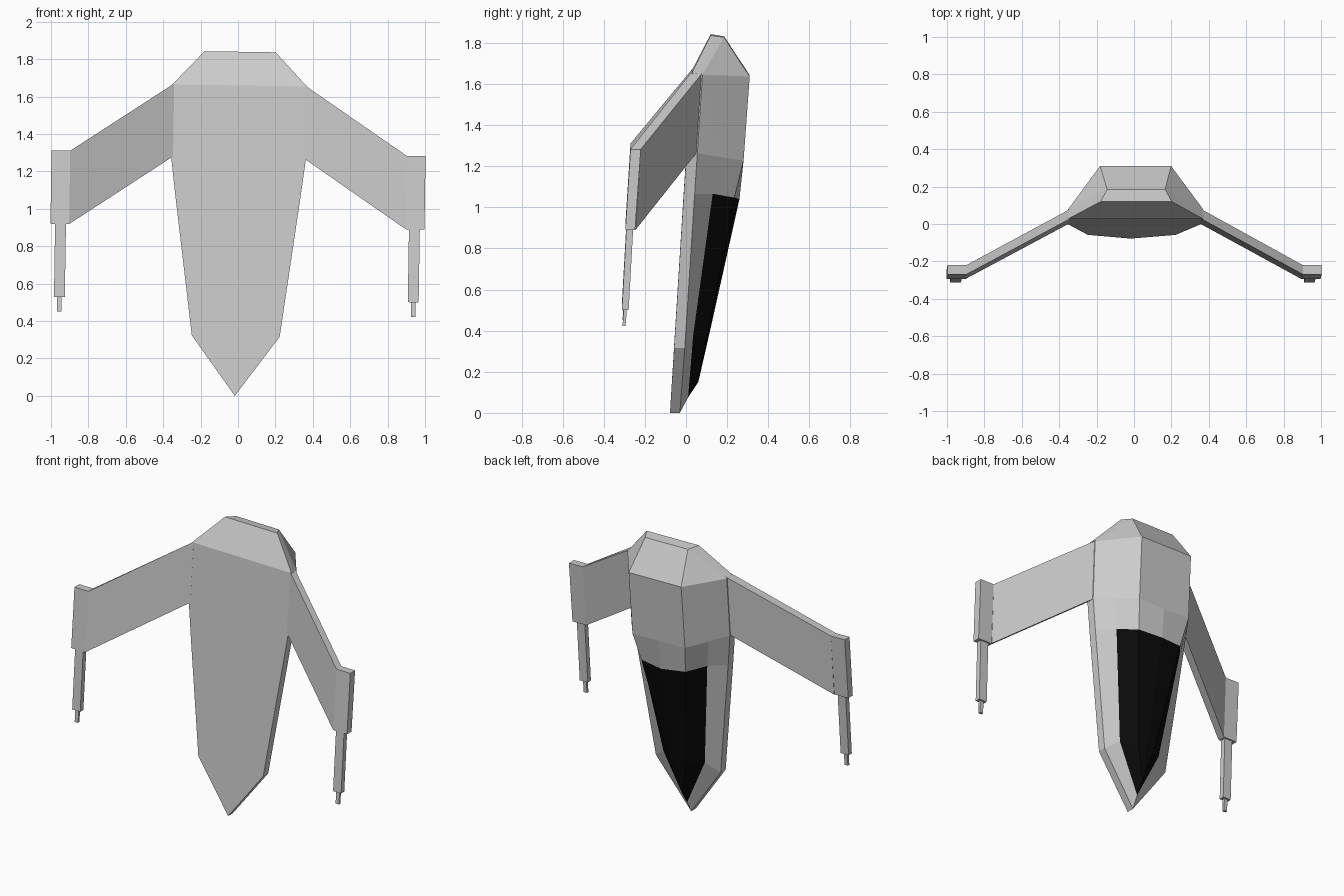
import bpy, bmesh
from mathutils import Matrix

if "Cube" in bpy.data.objects:
    bpy.data.objects.remove(bpy.data.objects["Cube"])

# The whole craft leans very slightly sideways
LEAN = Matrix.Translation((-0.017, 0, 0)) @ Matrix.Rotation(0.0155, 4, 'Y')

black = bpy.data.materials.new("canopy_black")
black.diffuse_color = (0.003, 0.003, 0.003, 1)
black.use_nodes = True
black.node_tree.nodes["Principled BSDF"].inputs["Base Color"].default_value = black.diffuse_color
grey = bpy.data.materials.new("hull_grey")
grey.diffuse_color = (0.8, 0.8, 0.8, 1)
grey.use_nodes = True
grey.node_tree.nodes["Principled BSDF"].inputs["Base Color"].default_value = grey.diffuse_color


def finish(bm, name):
    bmesh.ops.remove_doubles(bm, verts=bm.verts, dist=0.0005)
    bmesh.ops.recalc_face_normals(bm, faces=bm.faces)
    bm.transform(LEAN)
    mesh = bpy.data.meshes.new(name)
    bm.to_mesh(mesh)
    bm.free()
    obj = bpy.data.objects.new(name, mesh)
    bpy.context.collection.objects.link(obj)
    return obj


def add_face(bm, points, side, mat=0):
    unique = []
    for p in points:
        if p not in unique:
            unique.append(p)
    if len(unique) > 2:
        f = bm.faces.new([bm.verts.new((side * x, y, z)) for x, y, z in unique])
        f.material_index = mat


def loft(name, rings, side):
    """Closed four-sided loft with both ends capped."""
    bm = bmesh.new()
    for a, b in zip(rings, rings[1:]):
        for i in range(4):
            j = (i + 1) % 4
            add_face(bm, [a[i], a[j], b[j], b[i]], side)
    add_face(bm, rings[0], side)
    add_face(bm, rings[-1], side)
    return finish(bm, name)


def box_ring(x0, x1, y0, y1, z):
    return [(x0, y0, z), (x1, y0, z), (x1, y1, z), (x0, y1, z)]


# Hull half-sections: belly edge, rim, side, spine corner, spine centre
sections = [
    [(.19, .12, 1.84), (.155, .185, 1.83), (.155, .185, 1.83), (.155, .185, 1.83), (0, .185, 1.83)],
    [(.36, .028, 1.66), (.36, .08, 1.65), (.36, .08, 1.65), (.19, .31, 1.64), (0, .31, 1.64)],
    [(.36, .002, 1.27), (.36, .055, 1.27), (.28, .162, 1.25), (.19, .28, 1.23), (0, .28, 1.23)],
    [(.335, -.011, 1.07), (.335, .042, 1.07), (.245, .13, 1.07), (.16, .235, 1.05), (0, .26, 1.04)],
    [(.235, -.058, .32), (.235, -.006, .32), (.15, .035, .38), (.06, .10, .36), (0, .108, .36)],
    [(0, -.078, 0), (0, -.03, 0), (0, .01, .075), (0, .06, .15), (0, .06, .15)],
]
rows = [[(0, s[0][1], s[0][2])] + s for s in sections]
bm = bmesh.new()
for side in (1, -1):
    for r in range(len(rows) - 1):
        for c in range(5):
            canopy = r >= 3 and c >= 3
            a, b = rows[r], rows[r + 1]
            add_face(bm, [a[c], a[c + 1], b[c + 1], b[c]], side, int(canopy))
    top = rows[0]
    add_face(bm, [top[0], top[1], top[2], top[5]], side)
hull = finish(bm, "hull")
hull.data.materials.append(grey)
hull.data.materials.append(black)

for side, label in ((1, "right"), (-1, "left")):
    # Swept drooping wing
    loft(label + "_wing", [
        [(.35, .028, 1.665), (.35, .08, 1.66), (.35, .055, 1.275), (.35, .002, 1.275)],
        [(.90, -.27, 1.297), (.90, -.22, 1.297), (.90, -.245, .905), (.90, -.295, .905)],
    ], side)
    # Wing tip pod
    loft(label + "_pod", [box_ring(.9, 1.0, -.27, -.22, 1.297),
                          box_ring(.9, 1.0, -.295, -.248, .905)], side)
    # Gun barrel and muzzle
    loft(label + "_barrel", [box_ring(.917, .975, -.290, -.257, .91),
                             box_ring(.917, .975, -.312, -.279, .515)], side)
    loft(label + "_muzzle", [box_ring(.934, .958, -.303, -.288, .52),
                             box_ring(.934, .958, -.309, -.294, .437)], side)
